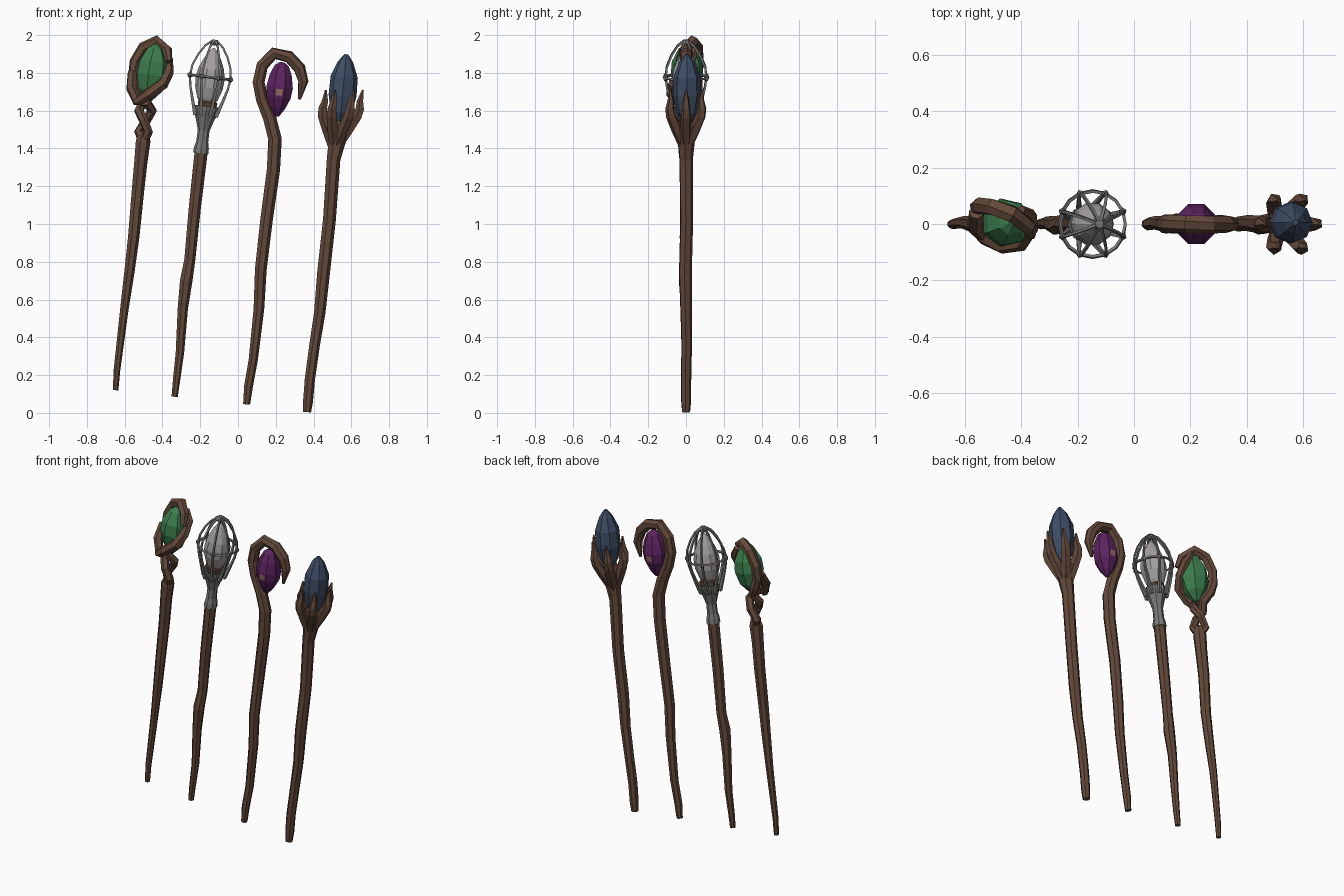
import bpy, bmesh, math
from mathutils import Vector, Matrix


def material(name, rgb):
    m = bpy.data.materials.new(name)
    m.diffuse_color = (*rgb, 1)
    return m


WOOD = material("brown wood", (0.125, 0.066, 0.042))
SILVER = material("dark silver", (0.19, 0.19, 0.185))
GREY = material("pale grey crystal", (0.37, 0.355, 0.35))
GREEN = material("green crystal", (0.045, 0.21, 0.075))
PURPLE = material("purple crystal", (0.105, 0.017, 0.115))
BLUE = material("blue crystal", (0.047, 0.073, 0.13))
TAN = material("tan fleck", (0.30, 0.15, 0.12))


def skin(bm, rings, closed=False):
    """Join successive vertex rings with quads, cap the ends when open."""
    n = len(rings[0])
    pairs = list(zip(rings, rings[1:])) + ([(rings[-1], rings[0])] if closed else [])
    for a, b in pairs:
        for i in range(n):
            bm.faces.new((a[i], a[(i + 1) % n], b[(i + 1) % n], b[i]))
    if not closed:
        bm.faces.new(rings[0])
        bm.faces.new(rings[-1])


def tube(bm, pts, sides=7, closed=False):
    """Sweep a polygon along (x, y, z, radius) points."""
    p = [Vector(q[:3]) for q in pts]
    n = len(p)
    u, rings = None, []
    for i in range(n):
        if closed:
            t = p[(i + 1) % n] - p[i - 1]
        else:
            t = p[min(i + 1, n - 1)] - p[max(i - 1, 0)]
        t.normalize()
        if u is None:
            u = t.orthogonal()
        u = (u - t * u.dot(t)).normalized()
        v = t.cross(u)
        ring = []
        for k in range(sides):
            a = math.tau * k / sides
            ring.append(bm.verts.new(p[i] + pts[i][3] * (math.cos(a) * u + math.sin(a) * v)))
        rings.append(ring)
    skin(bm, rings, closed)


def lathe(bm, frame, profile, sides):
    """Revolve (height, radius) points around the frame's z axis."""
    rings = []
    for h, r in profile:
        rings.append([bm.verts.new(frame @ Vector((r * math.cos(math.tau * k / sides),
                                                   r * math.sin(math.tau * k / sides), h)))
                      for k in range(sides)])
    skin(bm, rings)


def finish(bm, name, *mats):
    bmesh.ops.recalc_face_normals(bm, faces=bm.faces)
    me = bpy.data.meshes.new(name)
    bm.to_mesh(me)
    bm.free()
    for m in mats:
        me.materials.append(m)
    ob = bpy.data.objects.new(name, me)
    bpy.context.collection.objects.link(ob)
    return ob


def wood(name, *paths, sides=7):
    bm = bmesh.new()
    for path in paths:
        tube(bm, path, sides)
    return finish(bm, name, WOOD)


def frame_at(x, y, z, lean):
    """Axis frame leaning towards +x by the given slope."""
    return Matrix.Translation((x, y, z)) @ Matrix.Rotation(math.atan(lean), 4, 'Y')


# ---- Staff with twisted strands around a green crystal
wood("twisted_staff_shaft", [
    (-.648, 0, .12, .015), (-.642, 0, .22, .018), (-.602, .005, .55, .023), (-.575, 0, .75, .028),
    (-.553, -.004, .93, .031), (-.53, .004, 1.18, .034), (-.515, 0, 1.33, .036),
    (-.503, 0, 1.44, .040), (-.495, 0, 1.49, .025)])
wood("twisted_staff_strands",
     [(-.515, .01, 1.40, .022), (-.475, -.025, 1.49, .026), (-.50, -.03, 1.55, .026),
      (-.525, 0, 1.60, .026), (-.50, .035, 1.65, .027), (-.535, .06, 1.71, .028),
      (-.555, .06, 1.78, .029), (-.545, .065, 1.86, .030), (-.50, .06, 1.935, .031),
      (-.43, .035, 1.967, .032), (-.375, -.01, 1.92, .028), (-.365, -.04, 1.86, .018)],
     [(-.49, -.01, 1.40, .022), (-.525, .025, 1.49, .026), (-.485, .03, 1.55, .026),
      (-.455, 0, 1.60, .026), (-.485, -.035, 1.645, .028), (-.53, -.05, 1.65, .028),
      (-.47, -.075, 1.69, .031), (-.40, -.065, 1.74, .032), (-.37, -.02, 1.80, .030),
      (-.37, .03, 1.87, .026), (-.40, .05, 1.93, .016)],
     [(-.53, -.045, 1.64, .024), (-.565, -.01, 1.72, .028), (-.56, .04, 1.80, .026)],
     sides=6)
bm = bmesh.new()
lathe(bm, frame_at(-.475, .005, 1.65, .14),
      [(0, .015), (.06, .065), (.14, .088), (.21, .082), (.28, .045), (.305, .012)], 7)
finish(bm, "green_crystal", GREEN)

# ---- Staff with a silver cage
wood("caged_staff_shaft", [
    (-.336, 0, .085, .017), (-.325, 0, .18, .020), (-.308, .004, .32, .023), (-.293, 0, .55, .028),
    (-.275, -.006, .70, .034), (-.256, .003, .81, .030), (-.23, 0, 1.08, .033), (-.195, 0, 1.39, .036)])
cage = frame_at(-.197, 0, 1.375, .125)
bm = bmesh.new()
lathe(bm, cage, [(0, .041), (.03, .039), (.06, .032), (.12, .031), (.17, .046),
                 (.225, .066), (.25, .070), (.24, .05)], 8)
for k in range(8):
    turn = cage @ Matrix.Rotation(math.tau * (k + .5) / 8, 4, 'Z')
    rib = [(.20, .060, .014), (.29, .090, .010), (.35, .108, .008), (.405, .117, .008),
           (.46, .110, .007), (.52, .084, .007), (.57, .050, .007), (.60, .012, .007)]
    tube(bm, [(*(turn @ Vector((r, 0, h))), w) for h, r, w in rib], 4)
    # small knuckle where rib and ring meet
    lathe(bm, turn @ Matrix.Translation((.117, 0, .39)),
          [(0, .006), (.008, .013), (.022, .013), (.03, .006)], 5)
ring = [cage @ Vector((.117 * math.cos(math.tau * k / 16), .117 * math.sin(math.tau * k / 16), .405))
        for k in range(16)]
tube(bm, [(*p, .0075) for p in ring], 4, closed=True)
lathe(bm, cage, [(.575, .022), (.59, .026), (.605, .015)], 8)
finish(bm, "silver_cage", SILVER)
bm = bmesh.new()
lathe(bm, cage, [(.20, .045), (.27, .055), (.29, .035)], 7)
finish(bm, "cage_wood_seat", WOOD)
bm = bmesh.new()
lathe(bm, cage, [(.25, .03), (.29, .055), (.35, .074), (.40, .077), (.45, .068),
                 (.50, .047), (.54, .024), (.56, .006)], 10)
finish(bm, "grey_egg_crystal", GREY)

# ---- Hooked staff with a purple crystal
wood("hooked_staff", [
    (.045, 0, .045, .019), (.055, 0, .14, .024), (.08, .004, .28, .025), (.11, 0, .55, .029),
    (.12, -.004, .76, .032), (.15, .003, 1.02, .034), (.187, 0, 1.29, .036), (.195, 0, 1.45, .037),
    (.167, 0, 1.56, .036), (.127, 0, 1.66, .034), (.108, 0, 1.75, .033), (.127, 0, 1.84, .033),
    (.19, 0, 1.904, .033), (.27, 0, 1.885, .033), (.325, 0, 1.825, .033), (.345, 0, 1.755, .028),
    (.325, 0, 1.66, .008)])
bm = bmesh.new()
lathe(bm, frame_at(.205, 0, 1.57, .10) @ Matrix.Rotation(math.pi / 8, 4, 'Z'),
      [(0, .012), (.04, .042), (.10, .069), (.155, .076), (.22, .063), (.27, .040), (.288, .012)], 8)
bm.normal_update()
bmesh.ops.recalc_face_normals(bm, faces=bm.faces)
front_back = [f for f in bm.faces
              if abs(f.normal.y) > .85 and 1.66 < f.calc_center_median().z < 1.73]
bmesh.ops.inset_individual(bm, faces=front_back, thickness=.014)
for f in front_back:
    f.material_index = 1
finish(bm, "purple_crystal", PURPLE, TAN)

# ---- Clawed staff with a blue crystal
wood("clawed_staff_shaft", [
    (.365, 0, .004, .022), (.37, 0, .06, .027), (.38, 0, .18, .028), (.405, .003, .36, .029),
    (.432, 0, .53, .031), (.452, -.004, .74, .035), (.483, .003, 1.02, .035), (.505, 0, 1.34, .037),
    (.522, 0, 1.43, .046), (.535, 0, 1.51, .064), (.54, 0, 1.545, .045)])
claw = [(.015, 1.41, .024), (.055, 1.50, .030), (.090, 1.57, .028),
        (.099, 1.61, .024), (.093, 1.65, .018), (.098, 1.71, .005)]
claws = []
for k in range(6):
    a = math.tau * k / 6
    claws.append([(.522 + (z - 1.45) * .16 + r * math.cos(a), r * math.sin(a), z, w)
                  for r, z, w in claw])
wood("claws", *claws, sides=5)
bm = bmesh.new()
lathe(bm, frame_at(.54, .005, 1.53, .09),
      [(0, .02), (.06, .055), (.15, .074), (.25, .072), (.33, .040), (.37, .010)], 8)
finish(bm, "blue_crystal", BLUE)
